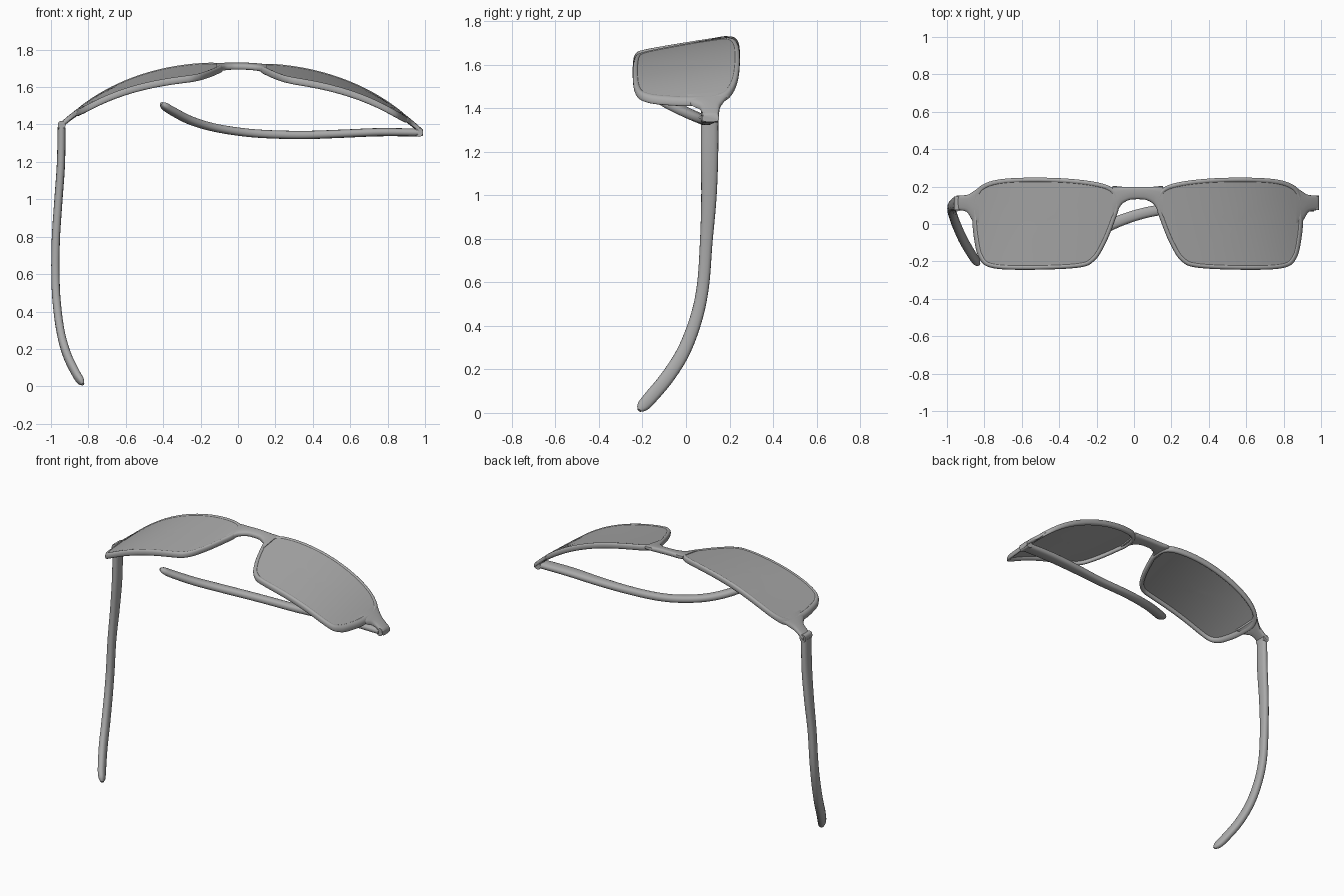
import bpy, bmesh, math
from mathutils import Vector

cube = bpy.data.objects.get("Cube")
if cube:
    bpy.data.objects.remove(cube, do_unlink=True)

grey = bpy.data.materials.new("plain_grey")
grey.use_nodes = True
COLOUR = (0.4, 0.4, 0.4, 1)
grey.diffuse_color = COLOUR
grey.node_tree.nodes["Principled BSDF"].inputs["Base Color"].default_value = COLOUR

CENTRE_X = 0.02


def surface(u, y, side):
    """Point on the wrapped front surface; u runs outward from the nose."""
    z = 1.742 - 0.25 * u**2 - 0.13 * u**4 + 0.15 * (y - 0.25) * (1 - u * u)
    return Vector((CENTRE_X + side * u, y, z - 0.02 * side * u))


def spline(points, steps, closed=False):
    """Catmull-Rom curve through tuples of any length."""
    n = len(points)
    pick = (lambda i: points[i % n]) if closed else (lambda i: points[max(0, min(n - 1, i))])
    out = []
    for i in range(n if closed else n - 1):
        for k in range(steps):
            t = k / steps
            out.append(tuple(
                b + 0.5 * t * (c - a + t * (2 * a - 5 * b + 4 * c - d + t * (3 * (b - c) + d - a)))
                for a, b, c, d in zip(pick(i - 1), pick(i), pick(i + 1), pick(i + 2))))
    if not closed:
        out.append(points[-1])
    return out


def finish(name, bm, angle=50):
    bmesh.ops.recalc_face_normals(bm, faces=bm.faces)
    mesh = bpy.data.meshes.new(name)
    bm.to_mesh(mesh)
    bm.free()
    mesh.materials.append(grey)
    obj = bpy.data.objects.new(name, mesh)
    bpy.context.collection.objects.link(obj)
    bpy.ops.object.select_all(action="DESELECT")
    obj.select_set(True)
    bpy.context.view_layer.objects.active = obj
    bpy.ops.object.shade_smooth_by_angle(angle=math.radians(angle))
    return obj


def loft(name, stations, closed=False, power=0.8, sides=16):
    """Skin rounded sections given as (centre, half axis, half axis)."""
    bm = bmesh.new()
    rings = []
    for centre, a, b in stations:
        ring = []
        for k in range(sides):
            t = math.tau * k / sides
            c, s = math.cos(t), math.sin(t)
            ring.append(bm.verts.new(centre + a * math.copysign(abs(c)**power, c)
                                     + b * math.copysign(abs(s)**power, s)))
        rings.append(ring)
    pairs = list(zip(rings, rings[1:]))
    if closed:
        pairs.append((rings[-1], rings[0]))
    else:
        bm.faces.new(rings[0])
        bm.faces.new(rings[-1])
    for p, q in pairs:
        for k in range(sides):
            j = (k + 1) % sides
            bm.faces.new((p[k], p[j], q[j], q[k]))
    return finish(name, bm)


# Lens outline, outward from the nose
OUTLINE = spline([(.125, .185), (.23, .225), (.44, .246), (.70, .243), (.83, .21), (.88, .14),
                  (.885, .03), (.875, -.08), (.85, -.18), (.79, -.232), (.62, -.245),
                  (.33, -.235), (.235, -.2), (.175, -.11), (.125, .01), (.1, .1)], 6, True)
RIM_W, RIM_H = 0.013, 0.019


def inset_outline(distance):
    n = len(OUTLINE)
    result = []
    for i, p in enumerate(OUTLINE):
        tangent = Vector(OUTLINE[(i + 1) % n]) - Vector(OUTLINE[i - 1])
        out = Vector((-tangent.y, tangent.x)).normalized()
        result.append((Vector(p) - out * distance, out))
    return result


def make_rim(label, side):
    stations = []
    for p, out in inset_outline(RIM_W):
        centre = surface(p.x, p.y, side) - Vector((0, 0, RIM_H))
        ahead = p + out * RIM_W
        across = surface(ahead.x, ahead.y, side) - surface(p.x, p.y, side)
        stations.append((centre, across, Vector((0, 0, RIM_H))))
    loft(label + "_rim", stations, closed=True)


def make_lens(label, side):
    bm = bmesh.new()
    middle = Vector((.52, 0))
    edge = [p for p, _ in inset_outline(RIM_W)]
    layers = []
    for drop in (0.004, 0.018):
        rings = []
        for r in range(1, 9):
            flat = [middle.lerp(p, r / 8) for p in edge]
            rings.append([bm.verts.new(surface(q.x, q.y, side) - Vector((0, 0, drop))) for q in flat])
        hub = bm.verts.new(surface(middle.x, middle.y, side) - Vector((0, 0, drop)))
        layers.append(rings[-1])
        n = len(edge)
        for k in range(n):
            j = (k + 1) % n
            bm.faces.new((hub, rings[0][k], rings[0][j]))
            for p, q in zip(rings, rings[1:]):
                bm.faces.new((p[k], p[j], q[j], q[k]))
    top, bottom = layers
    for k in range(n):
        j = (k + 1) % n
        bm.faces.new((top[k], top[j], bottom[j], bottom[k]))
    finish(label + "_lens", bm)


def strip(name, side, sections):
    """Piece of frame following the front surface: (u, upper y, lower y, half thickness)."""
    stations = []
    for u, high, low, h in sections:
        mid, half = (high + low) / 2, (high - low) / 2
        centre = surface(u, mid, side)
        slope = surface(u, high, side) - centre
        stations.append((centre - Vector((0, 0, h)), slope.normalized() * half, Vector((0, 0, h))))
    loft(name, stations, power=0.6)


for label, side in (("left", 1), ("right", -1)):
    make_rim(label, side)
    make_lens(label, side)
    strip(label + "_endpiece", side,
          spline([(.85, .195, -.01, .016), (.885, .17, .02, .018), (.915, .155, .065, .018),
                  (.97, .152, .075, .017)], 4))

# Bridge over the nose
half_bridge = [(.03, .199, .131, .017), (.06, .199, .122, .017), (.09, .2, .1, .017),
               (.115, .203, .05, .016), (.135, .203, .02, .014)]
mirrored = [(-u, a, b, c) for u, a, b, c in reversed(half_bridge)]
strip("bridge", 1, spline(mirrored + half_bridge, 4))

# Temples: distance along, inward bow, y, half height, half thickness
TEMPLE = spline([(0, 0, .108, .04, .021), (.2, -.004, .108, .04, .022), (.4, -.018, .105, .035, .022),
                 (.6, -.031, .093, .029, .022), (.8, -.033, .078, .028, .022),
                 (.95, -.025, .047, .029, .022), (1.1, -.004, -.01, .031, .022),
                 (1.22, .03, -.085, .032, .022), (1.32, .079, -.168, .031, .021),
                 (1.355, .102, -.2, .026, .018), (1.373, .114, -.215, .01, .008)], 6)


def make_temple(name, place):
    pts = [place(s, o, y) for s, o, y, _, _ in TEMPLE]
    stations = []
    for i, (_, _, _, tall, thick) in enumerate(TEMPLE):
        along = (pts[min(i + 1, len(pts) - 1)] - pts[max(i - 1, 0)]).normalized()
        inward = place(0, 1, 0) - place(0, 0, 0)
        a = along.cross(inward).normalized()
        stations.append((pts[i], a * tall, a.cross(along).normalized() * thick))
    loft(name, stations)


make_temple("right_temple_open", lambda s, o, y: Vector((-.943 + o, y, 1.385 - s)))
make_temple("left_temple_folded", lambda s, o, y: Vector((.962 - s, y, 1.357 + o + .03 * s)))

# Hinge knuckles joining temples to the endpieces
for name, x, z in (("right_hinge", -.943, 1.395), ("left_hinge", .968, 1.358)):
    loft(name, [(Vector((x, y, z)), Vector((.02, 0, 0)), Vector((0, 0, .024)))
                for y in (.074, .148)])
